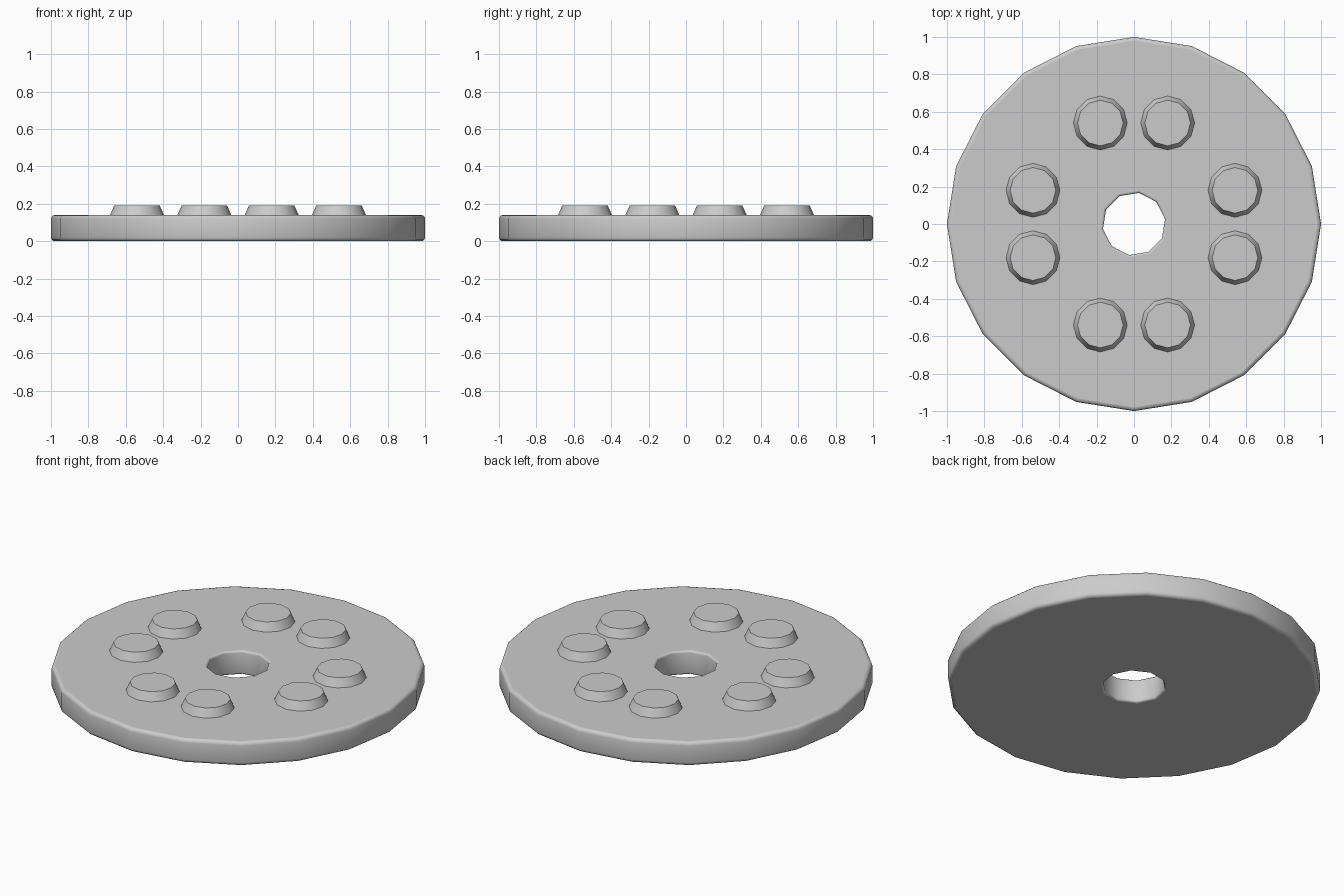
import bpy
import bmesh
from math import sin, cos, pi, radians

cube = bpy.data.objects.get("Cube")
if cube:
    bpy.data.objects.remove(cube)

grey = bpy.data.materials.new("mid grey")
grey.use_nodes = True
colour = (0.6, 0.6, 0.6, 1)
grey.diffuse_color = colour
grey.node_tree.nodes["Principled BSDF"].inputs["Base Color"].default_value = colour

THICK = 0.14
STUD_TOP = 0.19


def make_object(name, bm):
    bmesh.ops.recalc_face_normals(bm, faces=bm.faces)
    mesh = bpy.data.meshes.new(name)
    bm.to_mesh(mesh)
    bm.free()
    mesh.materials.append(grey)
    obj = bpy.data.objects.new(name, mesh)
    bpy.context.collection.objects.link(obj)
    return obj


def ring(bm, radius, z, sides, phase=0.0):
    angles = [phase + 2 * pi * i / sides for i in range(sides)]
    return [bm.verts.new((radius * cos(a), radius * sin(a), z)) for a in angles]


def smooth_wall(bm, profile, sides, phase=0.0):
    """Join rings along a radius/height profile, return the end rings."""
    rings = [ring(bm, r, z, sides, phase) for r, z in profile]
    for low, high in zip(rings, rings[1:]):
        for i in range(sides):
            j = (i + 1) % sides
            bm.faces.new((low[i], low[j], high[j], high[i])).smooth = True
    return rings[0], rings[-1]


def rounded_profile(radius, bevel, inward):
    """Straight wall with a rounded edge at the bottom and at the top."""
    arc = [pi / 2 * k / 3 for k in range(4)]
    half = [(radius - inward * bevel * (1 - sin(a)), bevel * (1 - cos(a))) for a in arc]
    return half + [(r, THICK - z) for r, z in reversed(half)]


def loop_edges(bm, verts):
    return [bm.edges.get((v, verts[i - 1])) for i, v in enumerate(verts)]


# Disc with a rounded rim and a ten-sided centre hole
bm = bmesh.new()
rim = smooth_wall(bm, rounded_profile(1.0, 0.02, 1), 20)
hole = smooth_wall(bm, rounded_profile(0.168, 0.012, -1), 10, radians(9))
for outer, inner in zip(rim, hole):
    edges = loop_edges(bm, outer) + loop_edges(bm, inner)
    bmesh.ops.triangle_fill(bm, edges=edges, use_beauty=True)
make_object("disc", bm)

# Eight tapered studs, in pairs around the hole
spots = [(x * sx, y * sy) for x, y in ((0.18, 0.54), (0.54, 0.18))
         for sx in (-1, 1) for sy in (-1, 1)]
for number, (x, y) in enumerate(spots, 1):
    bm = bmesh.new()
    base, top = smooth_wall(bm, [(0.145, THICK - 0.002), (0.122, STUD_TOP)], 12)
    bm.faces.new(base)
    bm.faces.new(top)
    stud = make_object(f"stud_{number}", bm)
    stud.location = (x, y, 0)
